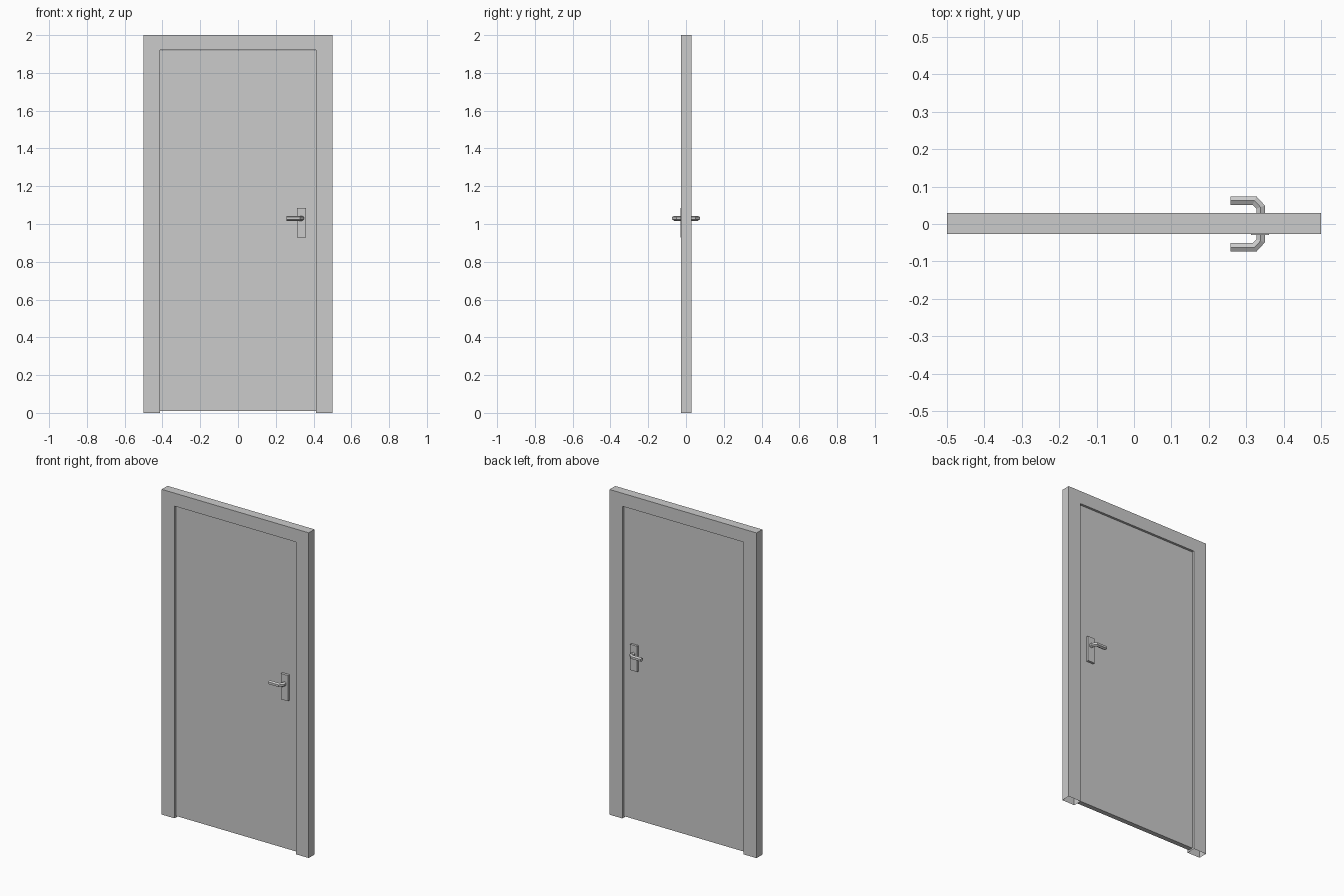
import bpy
import bmesh
from math import cos, sin, pi
from mathutils import Vector

cube = bpy.data.objects.get("Cube")
if cube:
    bpy.data.objects.remove(cube, do_unlink=True)

grey = bpy.data.materials.new("plain grey")
grey.use_nodes = True
colour = (0.6, 0.6, 0.6, 1)
grey.diffuse_color = colour
grey.node_tree.nodes["Principled BSDF"].inputs["Base Color"].default_value = colour


def add_object(name, bm):
    bmesh.ops.recalc_face_normals(bm, faces=bm.faces)
    mesh = bpy.data.meshes.new(name)
    bm.to_mesh(mesh)
    bm.free()
    mesh.materials.append(grey)
    obj = bpy.data.objects.new(name, mesh)
    bpy.context.collection.objects.link(obj)
    return obj


def box(name, low, high):
    low, high = Vector(low), Vector(high)
    bm = bmesh.new()
    bmesh.ops.create_cube(bm, size=1)
    for v in bm.verts:
        v.co = (low + high) / 2 + v.co * (high - low)
    return add_object(name, bm)


def lever(name, side):
    """Six-sided bar swept along a bent path, mitred at the corners."""
    path = [Vector((x, side * y, 1.03)) for x, y in
            ((0.338, 0.012), (0.338, 0.045), (0.322, 0.0625), (0.258, 0.0625))]
    up = Vector((0, 0, 1))
    bm = bmesh.new()
    rings = []
    for i, point in enumerate(path):
        before = (point - path[max(i - 1, 0)]).normalized()
        after = (path[min(i + 1, len(path) - 1)] - point).normalized()
        tangent = (before + after).normalized()
        across = tangent.cross(up)
        if before.length and after.length:
            across /= tangent.dot(after)
        rings.append([bm.verts.new(point + 0.013 * (up * cos(k * pi / 3) + across * sin(k * pi / 3)))
                      for k in range(6)])
    for a, b in zip(rings, rings[1:]):
        for k in range(6):
            bm.faces.new((a[k], a[(k + 1) % 6], b[(k + 1) % 6], b[k]))
    bm.faces.new(rings[0])
    bm.faces.new(rings[-1])
    return add_object(name, bm)


# Frame: an upside-down U profile, extruded through the wall, open under the jambs
FRONT, BACK = -0.027, 0.029
outline = [(-0.5, 0), (-0.5, 2), (0.5, 2), (0.5, 0),
           (0.413, 0), (0.413, 1.92), (-0.413, 1.92), (-0.413, 0)]
bm = bmesh.new()
face = bm.faces.new([bm.verts.new((x, FRONT, z)) for x, z in outline])
extruded = bmesh.ops.extrude_face_region(bm, geom=[face], use_keep_orig=True)
for v in extruded["geom"]:
    if isinstance(v, bmesh.types.BMVert):
        v.co.y = BACK
bmesh.ops.recalc_face_normals(bm, faces=bm.faces)
feet = [f for f in bm.faces if all(v.co.z < 0.01 for v in f.verts)]
bmesh.ops.delete(bm, geom=feet, context='FACES_ONLY')
add_object("door_frame", bm)

# Leaf set back from both faces of the frame
box("door_leaf", (-0.412, -0.014, 0.01), (0.412, 0.016, 1.919))

# Handle set on each face
for label, side in (("front", -1), ("back", 1)):
    near, far = sorted((side * 0.012, side * 0.03))
    box(label + "_handle_plate", (0.312, near, 0.928), (0.36, far, 1.086))
    lever(label + "_lever", side)
